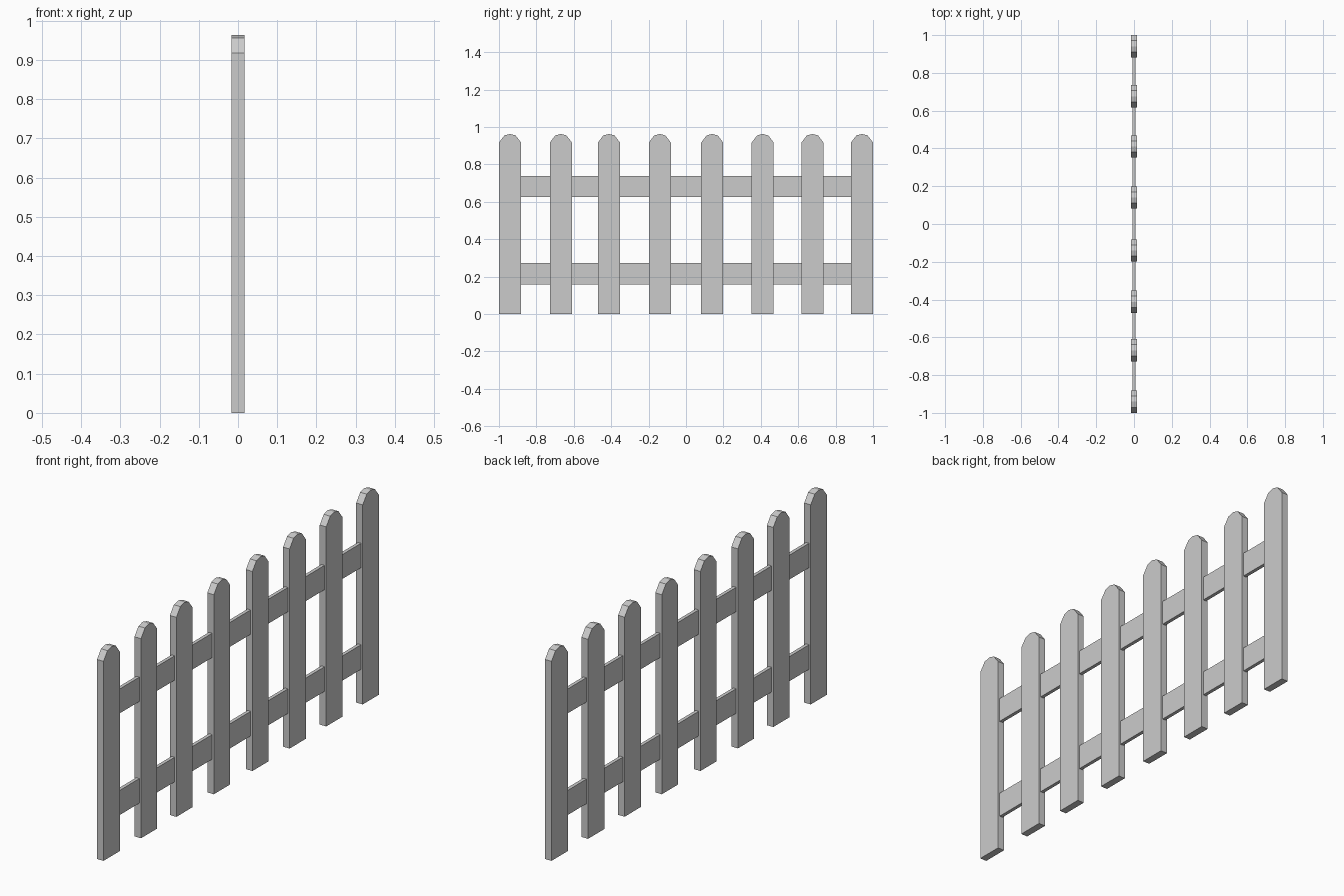
import bpy, bmesh

if "Cube" in bpy.data.objects:
    bpy.data.objects.remove(bpy.data.objects["Cube"])

def extrude_profile(name, points, half_x):
    """Extrude a (y, z) outline symmetrically along x."""
    bm = bmesh.new()
    face = bm.faces.new([bm.verts.new((-half_x, y, z)) for y, z in points])
    res = bmesh.ops.extrude_face_region(bm, geom=[face])
    moved = [v for v in res["geom"] if isinstance(v, bmesh.types.BMVert)]
    bmesh.ops.translate(bm, verts=moved, vec=(2 * half_x, 0, 0))
    bmesh.ops.recalc_face_normals(bm, faces=bm.faces)
    mesh = bpy.data.meshes.new(name)
    bm.to_mesh(mesh)
    bm.free()
    obj = bpy.data.objects.new(name, mesh)
    bpy.context.collection.objects.link(obj)
    return obj

# Pickets with faceted round tops
W = 0.059
outline = [(-W, 0), (W, 0), (W, 0.917), (0.03, 0.955),
           (0, 0.963), (-0.03, 0.955), (-W, 0.917)]
centers = [-0.941, -0.669, -0.412, -0.14, 0.14, 0.41, 0.676, 0.941]
for i, c in enumerate(centers):
    picket = extrude_profile(f"picket_{i + 1}", outline, 0.0165)
    picket.location.y = c

# Thin horizontal rails running through the pickets
for name, z0, z1 in (("lower_rail", 0.159, 0.272), ("upper_rail", 0.626, 0.738)):
    extrude_profile(name, [(-0.94, z0), (0.94, z0), (0.94, z1), (-0.94, z1)], 0.008)
